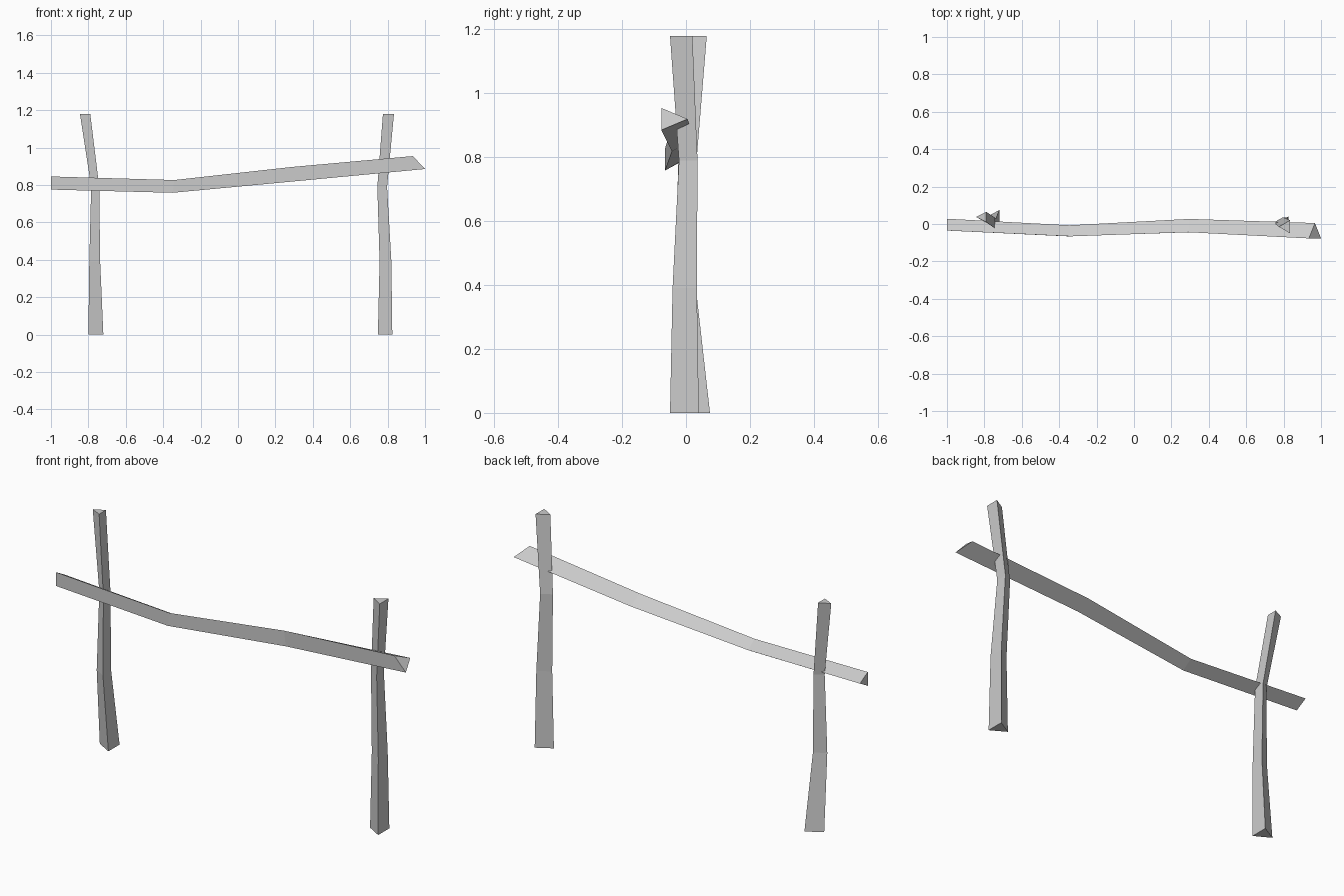
import bpy
import bmesh

cube = bpy.data.objects.get("Cube")
if cube:
    bpy.data.objects.remove(cube, do_unlink=True)

# Single plain grey for the whole fence
grey = bpy.data.materials.new("pale_grey_wood")
grey.use_nodes = True
COLOR = (0.6, 0.6, 0.6, 1)
grey.diffuse_color = COLOR
grey.node_tree.nodes["Principled BSDF"].inputs["Base Color"].default_value = COLOR


def beam(name, sections):
    """Skin a row of triangular sections and cap both ends."""
    bm = bmesh.new()
    rings = [[bm.verts.new(p) for p in s] for s in sections]
    for a, b in zip(rings, rings[1:]):
        for i in range(3):
            j = (i + 1) % 3
            bm.faces.new((a[i], a[j], b[j], b[i]))
    bm.faces.new(rings[0])
    bm.faces.new(rings[-1])
    bmesh.ops.recalc_face_normals(bm, faces=bm.faces[:])
    mesh = bpy.data.meshes.new(name)
    bm.to_mesh(mesh)
    bm.free()
    mesh.materials.append(grey)
    obj = bpy.data.objects.new(name, mesh)
    bpy.context.collection.objects.link(obj)
    return obj


def post(name, rows):
    """Post with a flat +x side and a ridge toward -x."""
    beam(name, [((x1, y0, z), (x1, y1, z), (x0, (y0 + y1) / 2, z))
                for z, x0, x1, y0, y1 in rows])


# Upright posts: height, x range, y range
post("left_post", [(0, 0.748, 0.825, -0.05, 0.04),
                   (0.39, 0.757, 0.82, -0.042, 0.034),
                   (0.79, 0.745, 0.797, -0.022, 0.036),
                   (1.18, 0.775, 0.834, -0.05, 0.02)])
post("right_post", [(0, -0.80, -0.72, -0.015, 0.075),
                    (0.39, -0.795, -0.737, -0.035, 0.031),
                    (0.79, -0.785, -0.742, -0.024, 0.033),
                    (1.18, -0.845, -0.79, 0.01, 0.065)])

# Crooked rail: flat front, ridge at the back, slanted cut at one end
rail = [(-1, -1, 0.775, 0.845, -0.035, 0.028),
        (-0.35, -0.34, 0.758, 0.826, -0.066, -0.007),
        (0.3, 0.29, 0.819, 0.896, -0.044, 0.027),
        (1, 0.935, 0.885, 0.954, -0.077, 0.005)]
beam("rail", [((xb, yf, zb), (xt, yf, zt), ((xb + xt) / 2, yb, (zb + zt) / 2))
              for xb, xt, zb, zt, yf, yb in rail])
